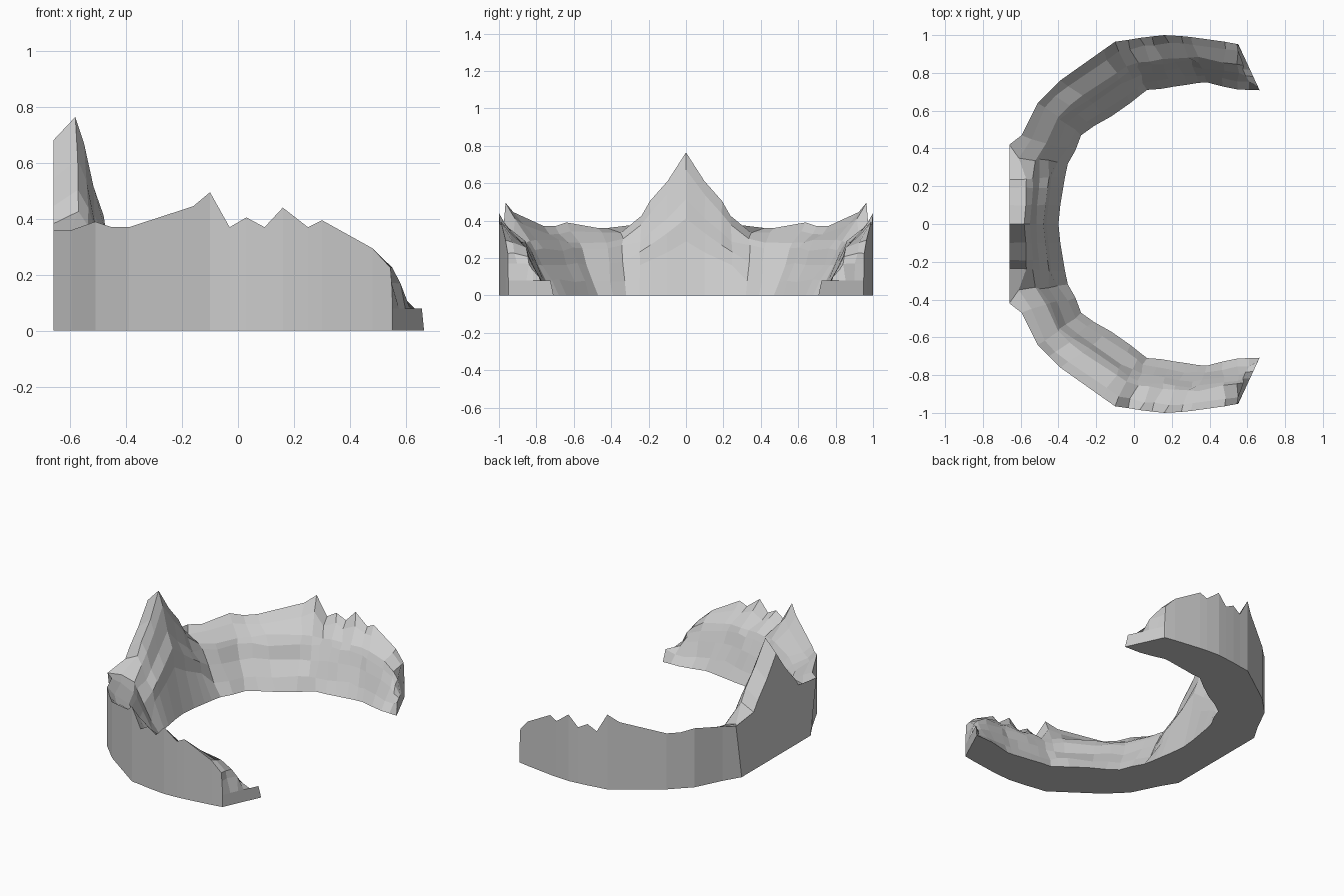
import bpy, bmesh, random
from mathutils import Vector

if "Cube" in bpy.data.objects:
    bpy.data.objects.remove(bpy.data.objects["Cube"])

random.seed(4)

# Cross-section templates: (fraction of width from outer wall, rim share, ledge share of height)
ARM = [(0, 0, 0), (0, 1, 0), (.17, .55, .45), (.44, 0, 1), (.54, 0, .85),
       (.66, 0, .58), (.84, 0, .27), (1, 0, 0)]
PEAK = [(0, 0, 0), (0, .89, 0), (.31, 1, 0), (.43, .88, 0), (.54, .67, 0),
        (.70, .54, 0), (.76, .38, 0), (1, 0, 0)]
TIP = [(0, 0, 0), (0, 1, 0), (.2, 1, 0), (.4, 1, 0), (.55, 1, 0),
       (.7, 1, 0), (.93, 1, 0), (1, 0, 0)]

# Stations along the ridge: outer x, y, inner x, y, rim height, ledge height
PEAK_STATIONS = [
    (-.66, 0, -.40, 0, .765, 0),
    (-.66, -.10, -.39, -.10, .61, 0),
    (-.66, -.19, -.375, -.19, .50, 0),
    (-.66, -.235, -.365, -.25, .43, 0),
]
ARM_STATIONS = [
    (-.66, -.36, -.35, -.32, .36, .31),
    (-.595, -.47, -.31, -.39, .36, .29),
    (-.51, -.64, -.28, -.47, .39, .29),
    (-.45, -.70, -.21, -.52, .37, .29),
    (-.39, -.76, -.12, -.57, .37, .29),
    (-.16, -.923, -.02, -.64, .445, .29),
    (-.10, -.965, .03, -.68, .495, .29),
    (-.03, -.975, .07, -.71, .37, .29),
    (.03, -.985, .14, -.715, .405, .29),
    (.095, -.993, .21, -.727, .37, .29),
    (.16, -1.0, .28, -.737, .44, .29),
    (.25, -.995, .34, -.747, .37, .29),
    (.30, -.99, .385, -.75, .395, .28),
    (.48, -.965, .47, -.728, .295, .25),
    (.545, -.953, .55, -.712, .225, .21),
    (.549, -.952, .61, -.71, .17, .16),
]
TIP_STATIONS = [(.553, -.95, .665, -.708, .08, 0)]


def section(bm, station, template, rough):
    ox, oy, ix, iy, rim, ledge = station
    ring = []
    for k, (t, a, b) in enumerate(template):
        co = Vector((ox + (ix - ox) * t, oy + (iy - oy) * t, a * rim + b * ledge))
        if 2 <= k <= 6:
            co += Vector([random.uniform(-rough, rough) for _ in range(3)])
        if oy == 0:
            co.y = 0
        ring.append(bm.verts.new(co))
    return ring


# Half of the rocky ridge, lofted from the central peak to the tip
bm = bmesh.new()
rings = [section(bm, s, PEAK, .004) for s in PEAK_STATIONS]
rings += [section(bm, s, ARM, .009) for s in ARM_STATIONS]
rings[len(PEAK_STATIONS)][1].co.y -= .06      # flared wing of the back slab
rings += [section(bm, s, TIP, 0) for s in TIP_STATIONS]
for r, s in zip(rings, rings[1:]):
    n = len(r)
    for k in range(n):
        bm.faces.new((r[k], r[(k + 1) % n], s[(k + 1) % n], s[k]))
bm.faces.new(rings[-1])

# Mirror to the other arm and weld at the peak
geo = bmesh.ops.duplicate(bm, geom=bm.verts[:] + bm.edges[:] + bm.faces[:])["geom"]
for v in geo:
    if isinstance(v, bmesh.types.BMVert):
        v.co.y = -v.co.y
bmesh.ops.remove_doubles(bm, verts=bm.verts[:], dist=.0005)
bmesh.ops.recalc_face_normals(bm, faces=bm.faces[:])

mesh = bpy.data.meshes.new("rock_ridge")
bm.to_mesh(mesh)
bm.free()
bpy.context.collection.objects.link(bpy.data.objects.new("rock_ridge", mesh))
